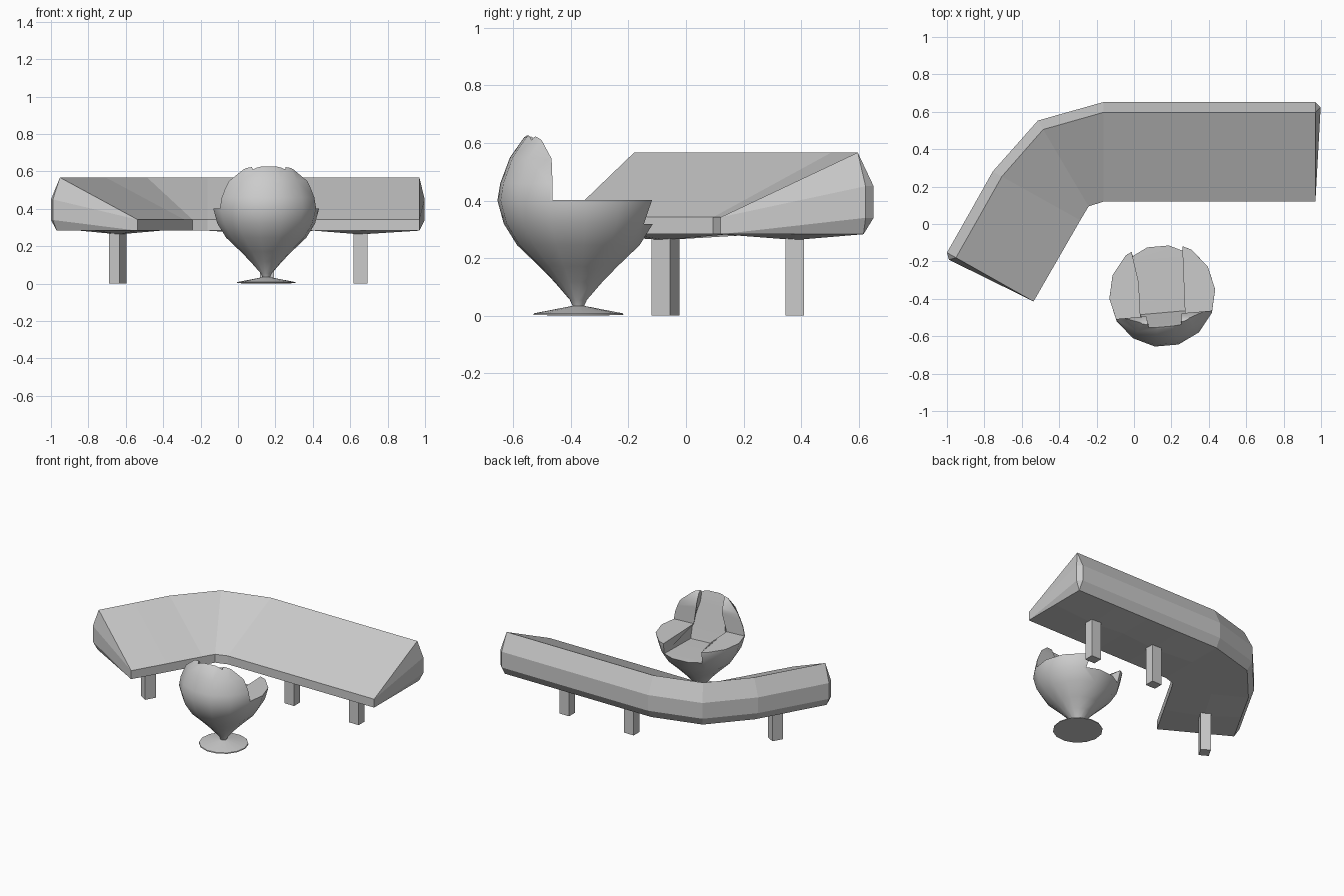
import bpy, bmesh, math
from mathutils import Vector, Matrix

if "Cube" in bpy.data.objects:
    bpy.data.objects.remove(bpy.data.objects["Cube"])


def make(name, bm, matrix=None):
    bmesh.ops.recalc_face_normals(bm, faces=bm.faces)
    me = bpy.data.meshes.new(name)
    bm.to_mesh(me)
    bm.free()
    ob = bpy.data.objects.new(name, me)
    bpy.context.collection.objects.link(ob)
    if matrix:
        ob.matrix_world = matrix
    return ob


def smooth(ob, deg):
    bpy.ops.object.select_all(action='DESELECT')
    ob.select_set(True)
    bpy.context.view_layer.objects.active = ob
    bpy.ops.object.shade_smooth_by_angle(angle=math.radians(deg))


def lathe(name, profile, sides, matrix):
    bm = bmesh.new()
    vs = [bm.verts.new((r, 0, z)) for r, z in profile]
    es = [bm.edges.new(p) for p in zip(vs, vs[1:])]
    bmesh.ops.spin(bm, geom=vs + es, cent=(0, 0, 0), axis=(0, 0, 1),
                   angle=math.tau, steps=sides, use_duplicate=False)
    bmesh.ops.remove_doubles(bm, verts=bm.verts, dist=1e-5)
    return make(name, bm, matrix)


def prism(name, yz, half_width, matrix):
    """Extrude a y-z outline across x; half_width depends on (y, z)."""
    bm = bmesh.new()
    a, b = [[bm.verts.new((s * half_width(y, z), y, z)) for y, z in yz] for s in (-1, 1)]
    bm.faces.new(a)
    bm.faces.new(b[::-1])
    for i in range(len(yz)):
        j = (i + 1) % len(yz)
        bm.faces.new((a[i], a[j], b[j], b[i]))
    return make(name, bm, matrix)


# --- curved counter: wedge profile (distance from back, height) along stations
profile = [(0.53, 0.283), (0.53, 0.342), (0.055, 0.567), (0, 0.45), (0, 0.34),
           (0.035, 0.283), (0.272, 0.283)]
# back point, front point, sag of the underside
stations = [((0.97, 0.652), (0.97, 0.12), 0), ((0.655, 0.652), (0.655, 0.12), 0.02),
            ((0.405, 0.652), (0.405, 0.12), 0), ((0.155, 0.652), (0.155, 0.12), 0.02),
            ((-0.163, 0.652), (-0.163, 0.12), 0), ((-0.514, 0.553), (-0.243, 0.094), 0),
            ((-0.755, 0.281), (-0.287, 0.02), 0), ((-0.877, 0.064), (-0.412, -0.197), 0.02),
            ((-1.0, -0.153), (-0.537, -0.414), 0)]
bm = bmesh.new()
rings = []
for back, front, sag in stations:
    back, front = Vector(back), Vector(front)
    ring = []
    for k, (d, z) in enumerate(profile):
        p = back.lerp(front, d / 0.53)
        ring.append(bm.verts.new((p.x, p.y, z - (sag if k == 6 else 0))))
    rings.append(ring)
n = len(profile)
for a, b in zip(rings, rings[1:]):
    for i in range(n):
        j = (i + 1) % n
        bm.faces.new((a[i], a[j], b[j], b[i]))
# bulged, faceted ends
for ring, along in ((rings[0], Vector((1, 0, 0))), (rings[-1], Vector((-0.5, -0.867, 0)))):
    inward = (ring[0].co - ring[4].co)
    inward.z = 0
    inward.normalize()
    hi, lo = [bm.verts.new(ring[k].co + 0.028 * along + 0.028 * inward) for k in (3, 4)]
    f0, f1, top, o1, o2, bot, mid = ring
    for f in ((top, o1, hi), (o1, o2, lo, hi), (o2, bot, lo), (f1, top, hi),
              (f1, hi, lo), (f0, f1, lo), (f0, lo, mid), (mid, lo, bot)):
        bm.faces.new(f)
make("counter", bm)

# --- counter legs
for i, (x, y, rot) in enumerate(((0.655, 0.378, 0), (0.155, 0.378, 0), (-0.644, -0.071, 60))):
    bm = bmesh.new()
    bmesh.ops.create_cube(bm, size=1, matrix=Matrix.Diagonal((0.075, 0.065, 0.27, 1)))
    make(f"counter_leg_{i + 1}", bm,
         Matrix.Translation((x, y, 0.135)) @ Matrix.Rotation(math.radians(rot), 4, 'Z'))

# --- egg chair, turned slightly
chair = Matrix.Translation((0.151, -0.374, 0)) @ Matrix.Rotation(math.radians(5), 4, 'Z')
base = lathe("chair_base", [(0, 0), (0.158, 0.002), (0.156, 0.008), (0.02, 0.034), (0, 0.036)],
             14, chair)
smooth(base, 35)
shell = lathe("chair_shell",
              [(0, 0.025), (0.02, 0.033), (0.03, 0.055), (0.085, 0.118), (0.138, 0.172),
               (0.215, 0.245), (0.262, 0.32), (0.284, 0.40), (0.274, 0.46), (0.24, 0.55),
               (0.19, 0.62), (0.14, 0.65), (0, 0.67)], 14, chair)

# opening above the arms, in front of the backrest
opening = prism("opening_cutter", [(0.5, 0.402), (-0.112, 0.402), (-0.112, 0.545),
                                   (-0.14, 0.61), (-0.18, 0.64), (-0.3, 0.64),
                                   (-0.3, 0.8), (0.5, 0.8)],
                lambda y, z: 0.5, chair)
# seat hollow between the arms, leaning into the backrest
hollow = prism("seat_cutter", [(0.5, 0.325), (0.2, 0.318), (-0.10, 0.30), (-0.125, 0.40),
                               (-0.155, 0.55), (-0.185, 0.66), (0.5, 0.66)],
               lambda y, z: 0.128 + (0.03 if z > 0.33 and y > 0 else 0) + 0.05 * max(y, 0)
               - (0.04 if y < 0 and z > 0.5 else 0), chair)
bpy.context.view_layer.objects.active = shell
for cutter in (opening, hollow):
    mod = shell.modifiers.new("cut", 'BOOLEAN')
    mod.operation = 'DIFFERENCE'
    mod.solver = 'EXACT'
    mod.object = cutter
    bpy.ops.object.modifier_apply(modifier=mod.name)
    bpy.data.objects.remove(cutter)
smooth(shell, 40)
